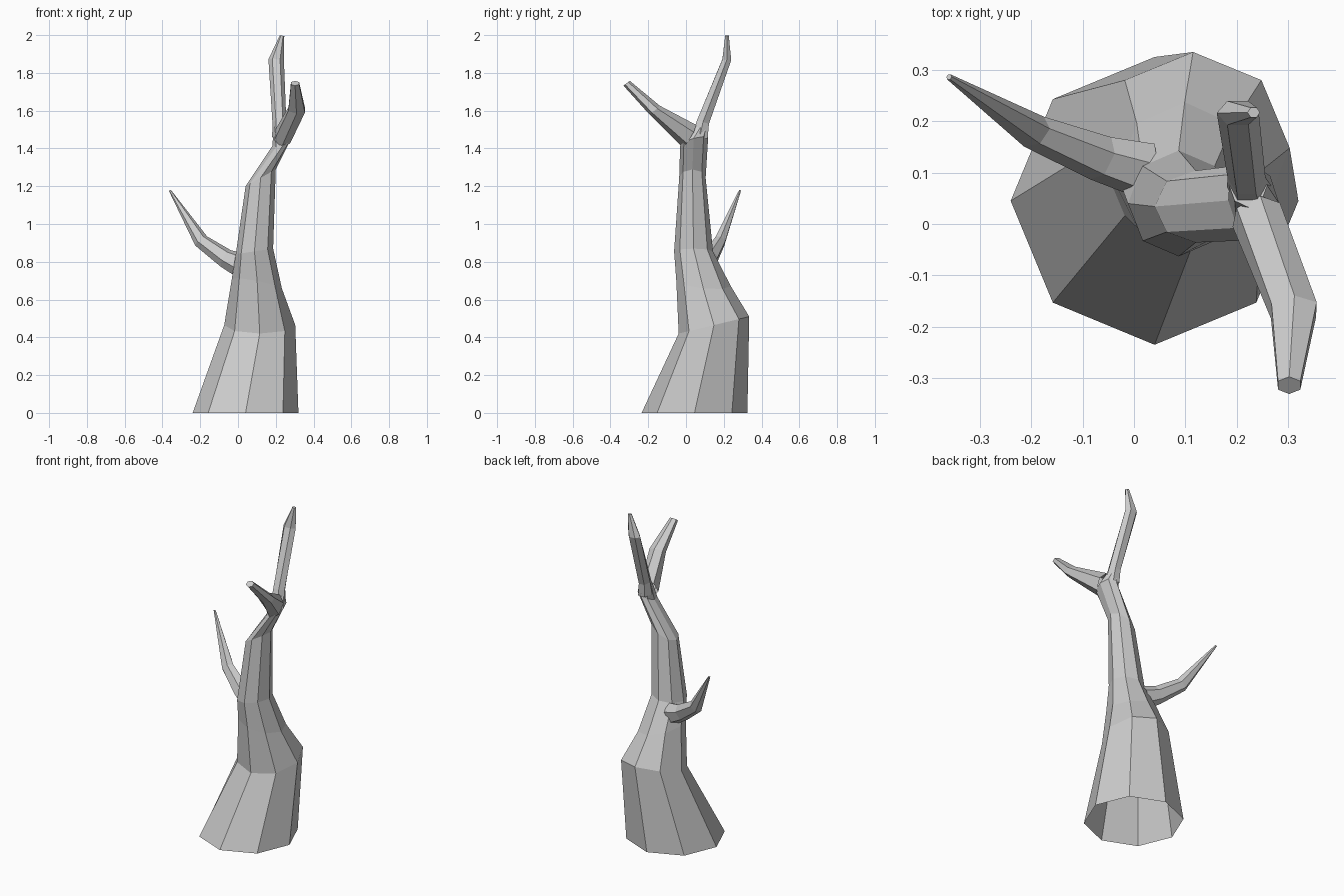
import bpy, bmesh
from math import cos, sin, tau
from mathutils import Vector


def loft(name, sides, rings, turn=0.0):
    """Skin flat faces over rings of (centre, width radius, depth radius, normal)."""
    bm = bmesh.new()
    loops = []
    for centre, rx, ry, normal in rings:
        q = Vector((0, 0, 1)).rotation_difference(Vector(normal))
        angles = [turn + tau * i / sides for i in range(sides)]
        loops.append([bm.verts.new(Vector(centre) + q @ Vector((rx * cos(a), ry * sin(a), 0)))
                      for a in angles])
    for lo, hi in zip(loops, loops[1:]):
        for i in range(sides):
            j = (i + 1) % sides
            bm.faces.new((lo[i], lo[j], hi[j], hi[i]))
    bm.faces.new(loops[-1])  # cap the tip; the base stays open
    mesh = bpy.data.meshes.new(name)
    bm.to_mesh(mesh)
    bm.free()
    obj = bpy.data.objects.new(name, mesh)
    bpy.context.collection.objects.link(obj)
    return obj


# Trunk: flared open base, bending up to the fork
loft("trunk", 8, [
    ((0.04, 0.045, 0.0), 0.28, 0.28, (0, 0, 1)),
    ((0.115, 0.148, 0.465), 0.188, 0.192, (0, -0.24, 1)),
    ((0.10, 0.093, 0.685), 0.135, 0.145, (0.2, 0.1, 1)),
    ((0.087, 0.04, 0.855), 0.10, 0.103, (-0.15, 0, 1)),
    ((0.12, 0.034, 1.245), 0.091, 0.07, (-0.55, 0, 1)),
    ((0.233, 0.043, 1.435), 0.053, 0.077, (-0.4, -0.3, 1)),
    ((0.222, 0.075, 1.51), 0.037, 0.043, (0, 0.2, 1)),
])

# Upper branch leaning back
loft("back_branch", 6, [
    ((0.225, 0.072, 1.46), 0.044, 0.05, (0, 0.2, 1)),
    ((0.219, 0.09, 1.54), 0.037, 0.038, (0, 0.3, 1)),
    ((0.202, 0.216, 1.87), 0.041, 0.027, (0.05, 0.1, 1)),
    ((0.233, 0.217, 1.997), 0.012, 0.011, (0.1, 0, 1)),
])

# Upper branch reaching forward
loft("front_branch", 6, [
    ((0.238, 0.018, 1.465), 0.05, 0.07, (0.2, -0.85, 0.5)),
    ((0.311, -0.168, 1.605), 0.051, 0.036, (0.1, -0.6, 0.8)),
    ((0.302, -0.314, 1.745), 0.025, 0.021, (0, -0.6, 0.8)),
], turn=tau / 12)

# Thin side branch on the left
loft("side_branch", 6, [
    ((0.02, 0.105, 0.78), 0.068, 0.055, (-0.8, 0.2, 0.3)),
    ((-0.065, 0.128, 0.818), 0.052, 0.045, (-0.8, 0.3, 0.45)),
    ((-0.195, 0.18, 0.91), 0.04, 0.033, (-0.65, 0.4, 0.75)),
    ((-0.36, 0.286, 1.177), 0.006, 0.006, (-0.5, 0.35, 0.9)),
])
